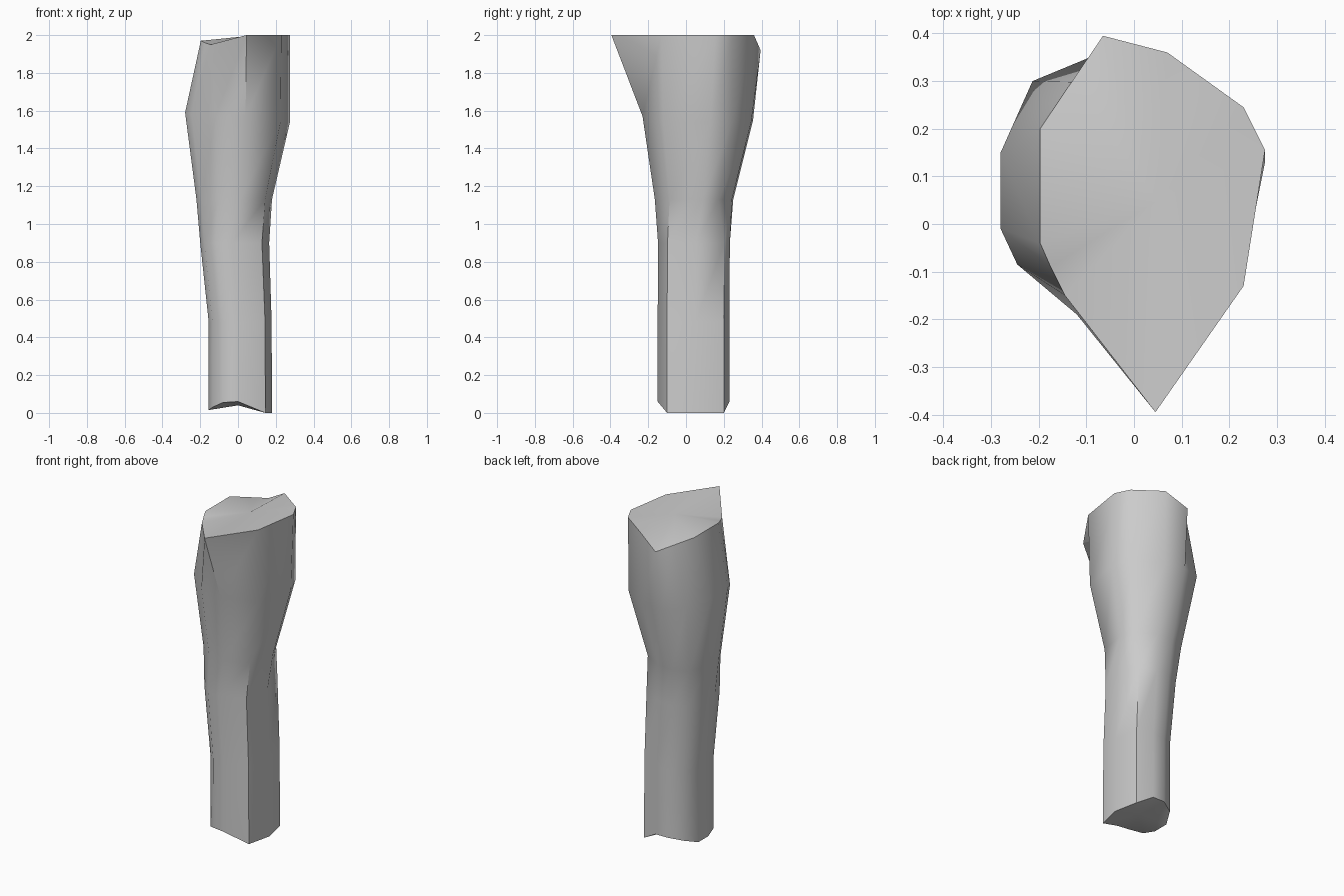
import bpy, bmesh, math
from mathutils import Vector

if "Cube" in bpy.data.objects:
    bpy.data.objects.remove(bpy.data.objects["Cube"])

# Cross-sections, counter-clockwise from the front
top = [(.045, -.395, 2), (.23, -.13, 2), (.275, .155, 2), (.23, .245, 2),
       (.07, .36, 2), (-.065, .395, 1.92), (-.131, .298, 1.945),
       (-.197, .2, 1.97), (-.197, -.04, 1.97), (-.175, -.09, 1.96),
       (-.145, -.15, 1.95)]
wide = [(.04, -.23, 1.57), (.225, -.12, 1.54), (.275, .13, 1.54), (.225, .245, 1.54),
        (.06, .345, 1.54), (-.08, .355, 1.55), (-.213, .3, 1.57),
        (-.28, .15, 1.59), (-.28, -.01, 1.59), (-.245, -.085, 1.58),
        (-.12, -.19, 1.57)]
foot = [(0, -.15, .06), (.145, -.10, 0), (.18, .05, 0), (.15, .2, 0),
        (.05, .23, .06), (-.03, .23, .06), (-.11, .185, .045),
        (-.155, .1, .015), (-.155, 0, .015), (-.135, -.08, .03),
        (-.08, -.13, .055)]


def refit(ring, x0, x1, y0, y1, z):
    """Stretch a cross-section to new extents at height z."""
    xs, ys = [p[0] for p in ring], [p[1] for p in ring]

    def lerp(v, vals, a, b):
        return a + (v - min(vals)) / (max(vals) - min(vals)) * (b - a)
    return [(lerp(p[0], xs, x0, x1), lerp(p[1], ys, y0, y1), z) for p in ring]


rings = [foot,
         refit(foot, -.155, .178, -.15, .23, .48),
         refit(foot, -.20, .165, -.148, .232, .9),
         refit(wide, -.22, .18, -.165, .25, 1.13),
         wide, top]

# Limb: skin the rings together
bm = bmesh.new()
loops = [[bm.verts.new(p) for p in r] for r in rings]
n = len(top)
for a, b in zip(loops, loops[1:]):
    for i in range(n):
        j = (i + 1) % n
        bm.faces.new((a[i], a[j], b[j], b[i]))

# End caps
for loop, centre in ((loops[0], (0, .04, .04)), (loops[-1], (.05, .05, 1.995))):
    c = bm.verts.new(centre)
    for i in range(n):
        bm.faces.new((loop[i], loop[(i + 1) % n], c))
bmesh.ops.recalc_face_normals(bm, faces=bm.faces[:])

mesh = bpy.data.meshes.new("limb")
bm.to_mesh(mesh)
bm.free()
limb = bpy.data.objects.new("limb", mesh)
bpy.context.collection.objects.link(limb)
bpy.context.view_layer.objects.active = limb
limb.select_set(True)
bpy.ops.object.shade_smooth_by_angle(angle=math.radians(50))
